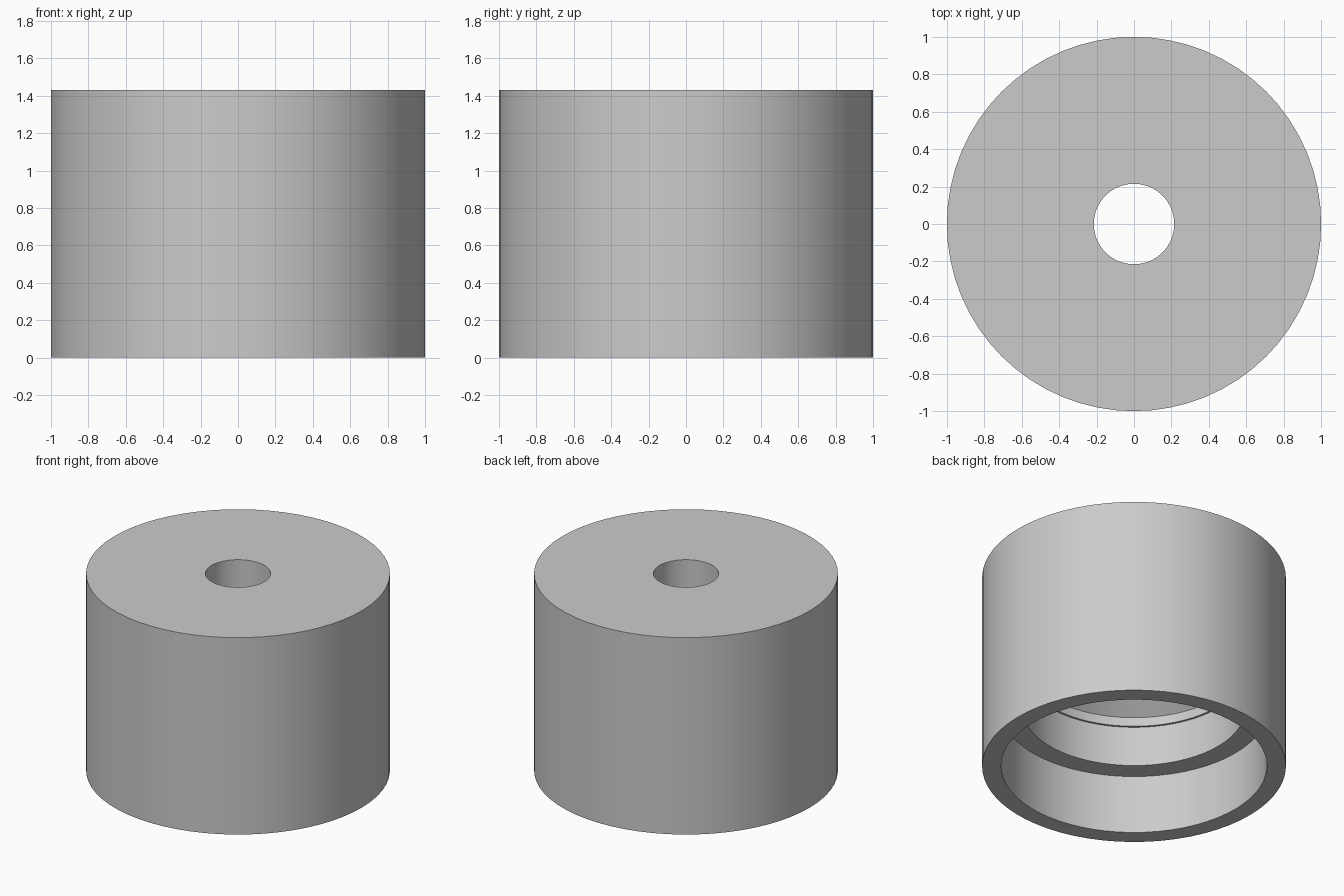
import bpy
import bmesh
from math import cos, sin, tau, radians

cube = bpy.data.objects.get("Cube")
if cube:
    bpy.data.objects.remove(cube, do_unlink=True)

SEGMENTS = 64

# Closed (radius, height) section: outer wall, stepped bore, conical roof, hole
SECTION = [
    (1.0, 0.0), (1.0, 1.43),
    (0.215, 1.43), (0.215, 1.17),
    (0.715, 0.78), (0.715, 0.715),
    (0.73, 0.715), (0.73, 0.425),
    (0.875, 0.425), (0.875, 0.0),
]


def make_material(name, color):
    mat = bpy.data.materials.new(name)
    mat.use_nodes = True
    mat.diffuse_color = color
    mat.node_tree.nodes["Principled BSDF"].inputs["Base Color"].default_value = color
    return mat


def lathe(name, section, mat):
    """Revolve a closed section around the z axis."""
    bm = bmesh.new()
    rings = [[bm.verts.new((r * cos(tau * i / SEGMENTS), r * sin(tau * i / SEGMENTS), z))
              for r, z in section] for i in range(SEGMENTS)]
    count = len(section)
    for i in range(SEGMENTS):
        a, b = rings[i], rings[(i + 1) % SEGMENTS]
        for j in range(count):
            k = (j + 1) % count
            bm.faces.new((a[j], b[j], b[k], a[k]))
    bmesh.ops.recalc_face_normals(bm, faces=bm.faces)
    mesh = bpy.data.meshes.new(name)
    bm.to_mesh(mesh)
    bm.free()
    mesh.materials.append(mat)
    obj = bpy.data.objects.new(name, mesh)
    bpy.context.collection.objects.link(obj)
    return obj


# Hollow cylindrical cap, smooth round walls with crisp rims
cap = lathe("stepped_cap", SECTION, make_material("plain_grey", (0.6, 0.6, 0.6, 1)))
bpy.ops.object.select_all(action="DESELECT")
cap.select_set(True)
bpy.context.view_layer.objects.active = cap
bpy.ops.object.shade_smooth_by_angle(angle=radians(30))
